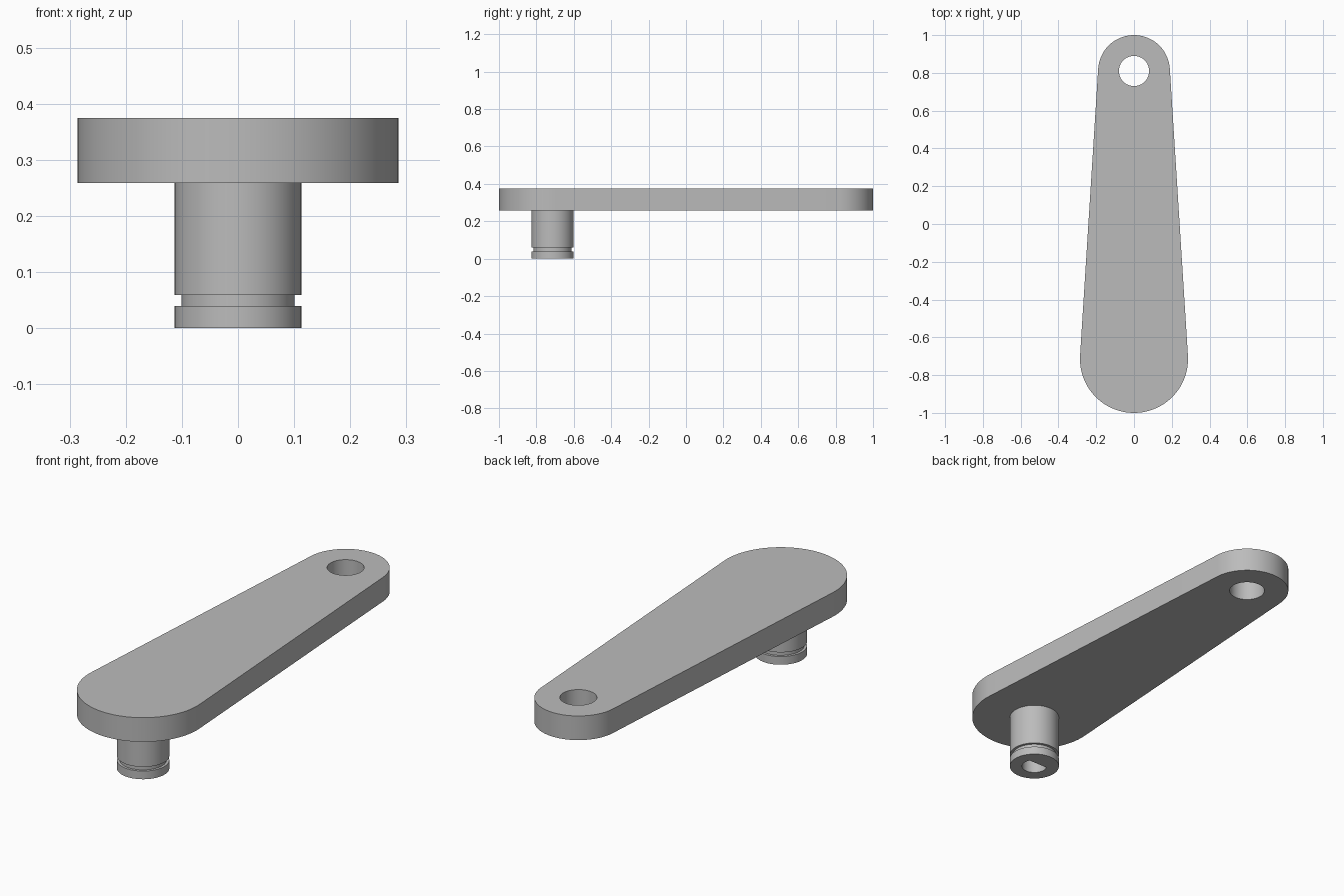
import bpy, bmesh
from math import sin, cos, pi, asin

cube = bpy.data.objects.get("Cube")
if cube:
    bpy.data.objects.remove(cube)

metal = bpy.data.materials.new("plain_grey")
metal.use_nodes = True
grey = (0.5, 0.5, 0.5, 1)
metal.diffuse_color = grey
metal.node_tree.nodes["Principled BSDF"].inputs["Base Color"].default_value = grey

BIG_Y, BIG_R = -0.714, 0.286
SMALL_Y, SMALL_R = 0.81, 0.19
HOLE_R = 0.08
BOTTOM, TOP = 0.259, 0.374


def arc(cy, r, start, end, steps):
    return [(r * cos(start + (end - start) * i / steps),
             cy + r * sin(start + (end - start) * i / steps)) for i in range(steps + 1)]


def finish(bm, name):
    bmesh.ops.recalc_face_normals(bm, faces=bm.faces)
    mesh = bpy.data.meshes.new(name)
    bm.to_mesh(mesh)
    bm.free()
    mesh.materials.append(metal)
    obj = bpy.data.objects.new(name, mesh)
    bpy.context.collection.objects.link(obj)
    bpy.ops.object.select_all(action="DESELECT")
    obj.select_set(True)
    bpy.context.view_layer.objects.active = obj
    bpy.ops.object.shade_smooth_by_angle(angle=pi / 6)


# Tapered arm: two round ends joined by tangent sides, with a hole at the narrow end
lean = asin((BIG_R - SMALL_R) / (SMALL_Y - BIG_Y))
outline = (arc(SMALL_Y, SMALL_R, lean, pi - lean, 48)
           + arc(BIG_Y, BIG_R, pi - lean, 2 * pi + lean, 64))
hole = arc(SMALL_Y, HOLE_R, 0, 2 * pi, 64)[:-1]

bm = bmesh.new()
edges = []
for loop in (outline, hole):
    verts = [bm.verts.new((x, y, BOTTOM)) for x, y in loop]
    edges += [bm.edges.new((v, verts[i - 1])) for i, v in enumerate(verts)]
bmesh.ops.triangle_fill(bm, edges=edges, use_beauty=True)
extruded = bmesh.ops.extrude_face_region(bm, geom=bm.faces[:], use_keep_orig=True)
top = [g for g in extruded["geom"] if isinstance(g, bmesh.types.BMVert)]
bmesh.ops.translate(bm, verts=top, vec=(0, 0, TOP - BOTTOM))
finish(bm, "arm")

# Pin: grooved shaft lofted from rings, continuing up into a blind D-shaped bore
PIN_R, GROOVE_R, BORE_R, FLAT = 0.113, 0.101, 0.057, 0.027
BORE_TOP = 0.2
SEGMENTS = 96
rings = [(PIN_R, BOTTOM), (PIN_R, 0.059), (GROOVE_R, 0.059), (GROOVE_R, 0.039),
         (PIN_R, 0.039), (PIN_R, 0), (BORE_R, 0), (BORE_R, BORE_TOP)]
bm = bmesh.new()
loops = []
for r, z in rings:
    points = arc(0, r, 0, 2 * pi, SEGMENTS)[:-1]
    limit = FLAT if r == BORE_R else r
    loops.append([bm.verts.new((x, BIG_Y + min(y, limit), z)) for x, y in points])
for a, b in zip(loops, loops[1:]):
    for i in range(SEGMENTS):
        bm.faces.new((a[i - 1], a[i], b[i], b[i - 1]))
bm.faces.new(loops[-1])
bm.faces.new(loops[0])
finish(bm, "pin")
